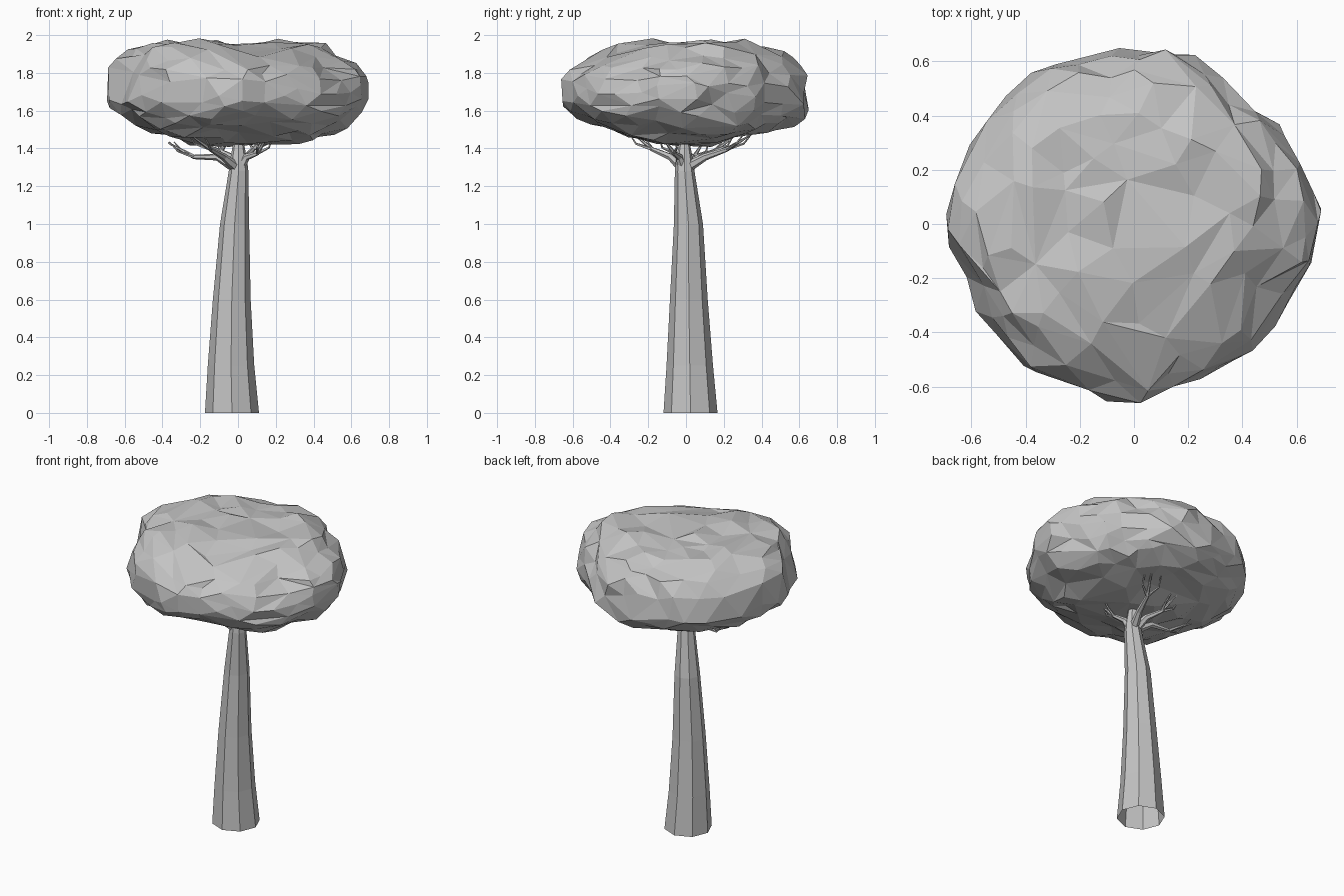
import bpy, bmesh, math
from mathutils import Vector, noise

cube = bpy.data.objects.get("Cube")
if cube:
    bpy.data.objects.remove(cube, do_unlink=True)

grey = bpy.data.materials.new("plain grey")
grey.use_nodes = True
grey.diffuse_color = (0.55, 0.55, 0.55, 1)
grey.node_tree.nodes["Principled BSDF"].inputs["Base Color"].default_value = (0.55, 0.55, 0.55, 1)


def finish(bm, name):
    mesh = bpy.data.meshes.new(name)
    bm.to_mesh(mesh)
    bm.free()
    mesh.materials.append(grey)
    obj = bpy.data.objects.new(name, mesh)
    bpy.context.collection.objects.link(obj)
    return obj


def tube(bm, path, radii, sides, upright=False):
    """Skin a tapering ring of sides along a path and cap its end."""
    path = [Vector(p) for p in path]
    rings = []
    for i, p in enumerate(path):
        ahead = path[min(i + 1, len(path) - 1)] - path[max(i - 1, 0)]
        axis = Vector((0, 0, 1)) if upright else ahead.normalized()
        u = Vector((0, 1, 0)).cross(axis)
        u = u.normalized() if u.length > 0.1 else Vector((1, 0, 0))
        v = axis.cross(u)
        turns = [math.tau * k / sides for k in range(sides)]
        rings.append([bm.verts.new(p + radii[i] * (u * math.cos(t) + v * math.sin(t))) for t in turns])
    for a, b in zip(rings, rings[1:]):
        for k in range(sides):
            n = (k + 1) % sides
            bm.faces.new((a[k], a[n], b[n], b[k]))
    bm.faces.new(rings[-1])


def around(values, angle):
    """Read a looped list of values by compass angle."""
    f = (angle / math.tau) % 1 * len(values)
    i = int(f) % len(values)
    t = f - int(f)
    return values[i] * (1 - t) + values[(i + 1) % len(values)] * t


# Trunk: leaning eight-sided column, open at the base
bm = bmesh.new()
tube(bm,
     [(-.032, .024, 0), (-.037, .02, .25), (-.033, .015, .6), (-.018, .013, 1),
      (.003, -.007, 1.28), (.003, -.008, 1.34), (.003, -.008, 1.42)],
     [.143, .123, .1, .077, .052, .045, .03], 8, upright=True)
finish(bm, "trunk")

# Branches: each limb bends outward, then forks into twigs
limb_tips = [(-.25, -.27, 1.47), (-.37, .09, 1.43), (.15, .34, 1.47), (-.12, .25, 1.46), (.15, -.12, 1.45)]
bm = bmesh.new()
for tip in limb_tips:
    tip = Vector(tip)
    flat = Vector((tip.x, tip.y, 0))
    side = Vector((-flat.y, flat.x, 0)).normalized()
    start = Vector((0, -.008, 1.3)) + flat.normalized() * .015
    elbow = flat * .3 + Vector((0, 0, 1.355))
    mid = flat * .62 + side * .015 + Vector((0, 0, tip.z - .075))
    tube(bm, [start, elbow, mid, tip], [.03, .019, .012, .004], 6)
    for s in (-1, 1):
        fork = mid + flat * .2 + side * s * .05 + Vector((0, 0, .03))
        tube(bm, [mid, fork, fork + flat * .12 + Vector((0, 0, .05))], [.01, .006, .003], 5)
finish(bm, "branches")

# Canopy: broad faceted cushion shaped by its rim outline, lobes and hollows
rim = [.69, .67, .61, .65, .655, .64, .66, .68, .69, .645, .66, .645, .655, .6, .64, .64]
middle = [1.72, 1.68, 1.63, 1.66, 1.70, 1.67, 1.68, 1.68]
top = [2.0, 2.02, 1.97, 1.99, 1.99, 2.01, 1.93, 1.94]
shoulder = [1.1, .9, .7, .7, .6, .65, .75, 1]
bottom = [1.40, 1.43, 1.45, 1.45, 1.44, 1.44, 1.48, 1.43]
hollows = [((.47, -.27, 1.85), .2, .05), ((.6, .17, 1.66), .17, .06), ((-.58, -.2, 1.82), .17, .05)]
limits = [(-.69, .69), (-.655, .655), (1.405, 2)]
bm = bmesh.new()
bmesh.ops.create_icosphere(bm, subdivisions=4, radius=1)
for v in bm.verts:
    d = v.co.normalized()
    angle = math.atan2(d.y, d.x)
    out = math.hypot(d.x, d.y)
    blend = min(1, out * 1.6)
    height = around(middle, angle) * blend + 1.69 * (1 - blend)
    if d.z > 0:
        peak = around(top, angle) * blend + 1.94 * (1 - blend)
        z = height + (peak - height) * d.z ** around(shoulder, angle)
        r = around(rim, angle) * out ** .75
    else:
        low = around(bottom, angle) * blend + 1.41 * (1 - blend)
        z = height + (low - height) * (-d.z) ** .9
        r = around(rim, angle) * out ** .85
    p = Vector((r * math.cos(angle), r * math.sin(angle), z))
    lump = noise.noise(p * 5) * .025 + noise.noise(p * 10) * .035
    for centre, size, depth in hollows:
        lump -= depth * max(0, 1 - (p - Vector(centre)).length / size)
    p += d * lump
    v.co = [min(max(c, low), high) for c, (low, high) in zip(p, limits)]
canopy = finish(bm, "canopy")
facets = canopy.modifiers.new("irregular facets", "DECIMATE")
facets.ratio = .36
